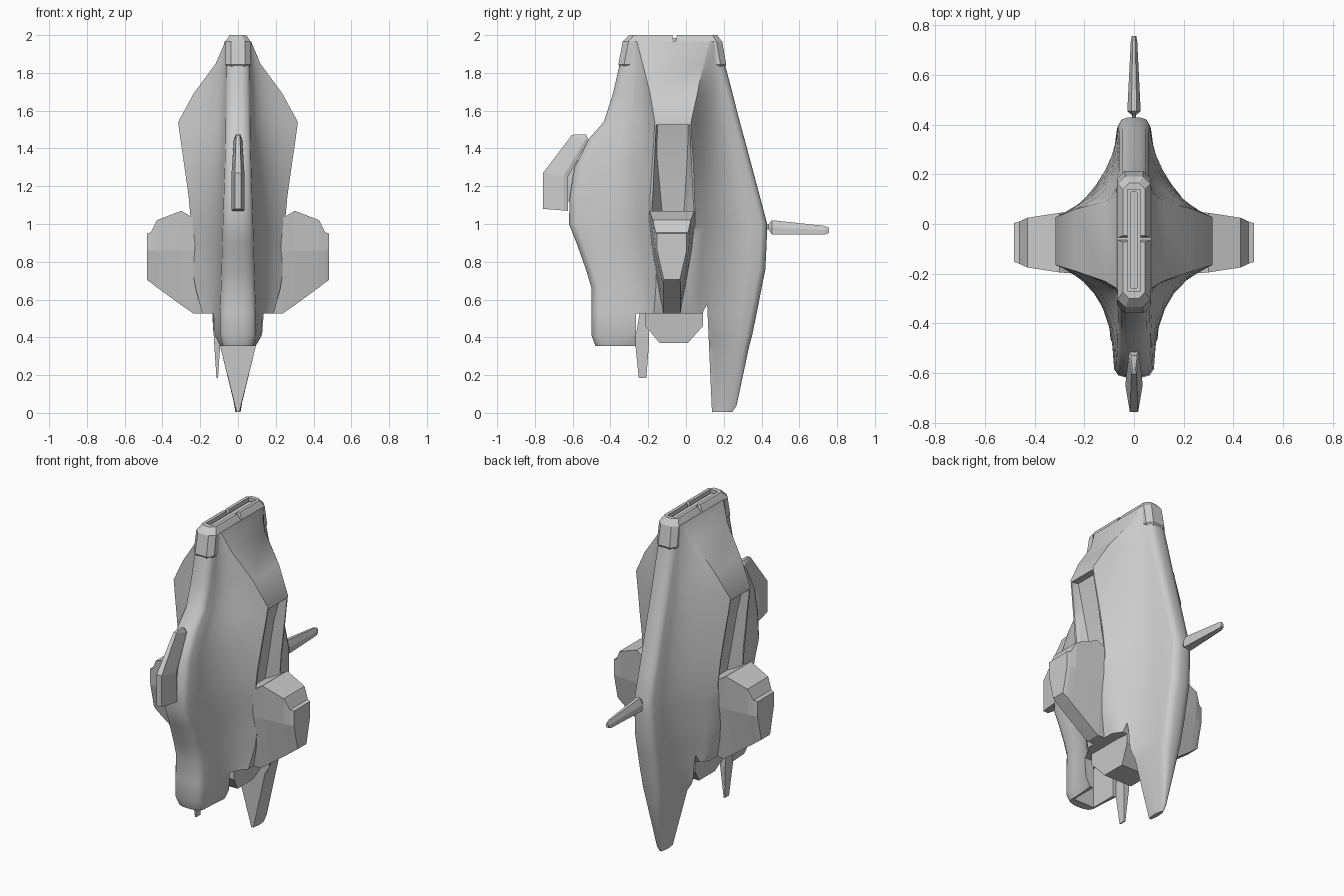
import bpy, bmesh

if "Cube" in bpy.data.objects:
    bpy.data.objects.remove(bpy.data.objects["Cube"])


def loft(name, rings):
    """Skin a list of equal-length point rings and cap both ends."""
    bm = bmesh.new()
    vs = [[bm.verts.new(p) for p in r] for r in rings]
    n = len(rings[0])
    for a, b in zip(vs, vs[1:]):
        for i in range(n):
            j = (i + 1) % n
            bm.faces.new((a[i], a[j], b[j], b[i]))
    bm.faces.new(vs[0])
    bm.faces.new(vs[-1])
    bmesh.ops.recalc_face_normals(bm, faces=bm.faces)
    me = bpy.data.meshes.new(name)
    bm.to_mesh(me)
    bm.free()
    ob = bpy.data.objects.new(name, me)
    bpy.context.collection.objects.link(ob)
    return ob


def shade(ob, angle):
    bpy.ops.object.select_all(action='DESELECT')
    ob.select_set(True)
    bpy.context.view_layer.objects.active = ob
    bpy.ops.object.shade_smooth_by_angle(angle=angle)


def cut(ob, cutter):
    m = ob.modifiers.new("cut", 'BOOLEAN')
    m.operation, m.solver, m.object = 'DIFFERENCE', 'EXACT', cutter
    bpy.context.view_layer.objects.active = ob
    bpy.ops.object.modifier_apply(modifier=m.name)
    bpy.data.objects.remove(cutter)


def box(name, x0, x1, y0, y1, z0, z1):
    return loft(name, [[(x0, y0, z), (x1, y0, z), (x1, y1, z), (x0, y1, z)] for z in (z0, z1)])


def octagon(x, y0, y1, z, c):
    return [(x - c, y0, z), (x, y0 + c, z), (x, y1 - c, z), (x - c, y1, z),
            (c - x, y1, z), (-x, y1 - c, z), (-x, y0 + c, z), (c - x, y0, z)]


def bez(a, b, c, n=6):
    return [tuple((1-t)**2*p + 2*t*(1-t)*q + t*t*r for p, q, r in zip(a, b, c))
            for t in (i / n for i in range(n + 1))]


# hull: z, front half-width, front y, side half-width, side y0, side y1, back half-width, back y
SECTIONS = [
    (0.005, .006, -.50, .008, -.15, .15, .006, .245),
    (0.04, .012, -.50, .016, -.15, .15, .010, .268),
    (0.355, .08, -.48, .095, -.25, .12, .055, .335),
    (0.41, .095, -.50, .132, -.24, .11, .06, .35),
    (0.53, .095, -.50, .19, -.17, .03, .065, .375),
    (0.66, .09, -.50, .225, -.16, .02, .068, .40),
    (0.76, .087, -.53, .24, -.16, .02, .068, .42),
    (0.90, .083, -.58, .247, -.17, .03, .065, .427),
    (1.00, .08, -.62, .248, -.19, .05, .062, .43),
    (1.15, .075, -.615, .262, -.19, .045, .06, .39),
    (1.30, .07, -.59, .283, -.18, .04, .06, .35),
    (1.45, .066, -.515, .305, -.17, .03, .06, .31),
    (1.54, .065, -.435, .317, -.165, .027, .06, .285),
    (1.69, .064, -.387, .235, -.19, .06, .06, .247),
    (1.85, .062, -.35, .118, -.23, .09, .06, .205),
    (1.965, .06, -.328, .068, -.26, .12, .06, .187),
]


def section(z, wf, yf, ws, s0, s1, wb, yb):
    c, d = min(.035, wf * .5), min(.035, wb * .5)
    half = [(wf * .35, yf), (wf * .8, yf + c * .3)]
    half += bez((wf, yf + c), (wf + .005, yf + (s0 - yf) * .75), (ws, s0))
    half += bez((ws, s1), (wb + .015, yb + (s1 - yb) * .58), (wb, yb - d))
    half += [(wb * .8, yb - d * .3), (wb * .35, yb)]
    return [(x, y, z) for x, y in half] + [(-x, y, z) for x, y in reversed(half)]


hull = loft("hull", [section(*s) for s in SECTIONS])

# underside gap between front keel and rear fin
gap = [(-1, -.1), (-1, .355), (-.265, .355), (-.265, .525), (.085, .525), (.112, .575), (.142, -.1)]
cut(hull, loft("gap_cutter", [[(x, y, z) for y, z in gap] for x in (-.6, .6)]))
cut(hull, box("keel_cutter", -.07, .07, -.43, -.20, .30, .60))

# tapered recess above each side pod
for s in (1, -1):
    rings = []
    for z, xi, y0, y1, i0, i1 in [(1.0, .19, -.185, .045, -.12, -.015),
                                  (1.37, .235, -.165, .027, -.155, .008),
                                  (1.525, .275, -.158, .02, -.15, .012)]:
        xo = .25 + (z - 1.05) * .13
        rings.append([(s * xi, i0, z), (s * xo, y0, z), (s * .5, y0, z),
                      (s * .5, y1, z), (s * xo, y1, z), (s * xi, i1, z)])
    cut(hull, loft("recess_cutter", rings))
shade(hull, .75)

# top cap with slot and cross notch
cap = loft("top_cap", [octagon(.05, -.34, .20, 1.82, .02), octagon(.068, -.358, .213, 1.845, .03),
                       octagon(.066, -.335, .192, 1.965, .03), octagon(.045, -.30, .165, 2.0, .025)])
cut(cap, box("slot_cutter", -.026, .026, -.27, .14, 1.965, 2.1))
cut(cap, loft("notch_cutter", [[(x, -.075, 2.01), (x, -.06, 1.945), (x, -.045, 2.01)]
                               for x in (-.2, .2)]))
loft("slot_rib", [octagon(.014, -.262, .132, z, .006) for z in (1.95, 1.985)])

# side pods: x, top z, mid z, bottom z, top half-depth, mid half-depth, bottom half-depth
POD = [(.14, 1.0, .85, .525, .125, .105, .045), (.235, 1.03, .86, .525, .125, .105, .045),
       (.30, 1.07, .86, .57, .12, .10, .045), (.43, 1.02, .86, .665, .10, .09, .045),
       (.462, .955, .86, .69, .085, .085, .045), (.483, .95, .86, .705, .078, .078, .042)]
for s, side in ((1, "right"), (-1, "left")):
    loft(side + "_pod", [[(s * x, -.075 - a, t), (s * x, -.075 - b, m), (s * x, -.075 - c, lo),
                          (s * x, -.075 + c, lo), (s * x, -.075 + b, m), (s * x, -.075 + a, t)]
                         for x, t, m, lo, a, b, c in POD])

# front blade: front y, z, half-width, back y, z, half-width
BLADE = [(-.757, 1.08, .017, -.625, 1.07, .035), (-.757, 1.27, .017, -.625, 1.25, .035),
         (-.605, 1.47, .010, -.515, 1.445, .022), (-.585, 1.475, .006, -.53, 1.475, .012)]
rings = []
for fy, fz, fw, by, bz, bw in BLADE:
    my, mz = by + (fy - by) * .18, bz + (fz - bz) * .18
    half = [(fw, fy, fz), (bw, my, mz), (bw * .8, by, bz)]
    rings.append(half + [(-x, y, z) for x, y, z in reversed(half)])
loft("front_blade", rings)
box("blade_mount", -.015, .015, -.64, -.56, 1.12, 1.34)

# rear boom: y, half-width, bottom z, top z
loft("rear_boom", [[(-w, y, z0), (w, y, z0), (w, y, (z0 + z1) / 2), (w * .4, y, z1),
                    (-w * .4, y, z1), (-w, y, (z0 + z1) / 2)]
                   for y, w, z0, z1 in [(.41, .006, .975, .995), (.438, .008, .97, 1.0),
                                        (.455, .027, .945, 1.02), (.735, .013, .945, .99),
                                        (.757, .009, .952, .98)]])

# engine block under the hull: flat sides, lower corners chamfered front and rear
profile = [(-.215, .56), (-.215, .46), (-.14, .37), (.01, .37), (.09, .46), (.09, .56)]
loft("engine_block", [[(x * (.125 if z > .4 else .095), y, z) for y, z in profile] for x in (-1, 1)])

# single landing strut on the left
loft("strut", [[(-.11 - w, y0, z), (-.11 + w, y0, z), (-.11 + w, y1, z), (-.11 - w, y1, z)]
               for z, w, y0, y1 in [(.185, .004, -.25, -.21), (.38, .017, -.27, -.195),
                                    (.53, .025, -.245, -.195)]])
